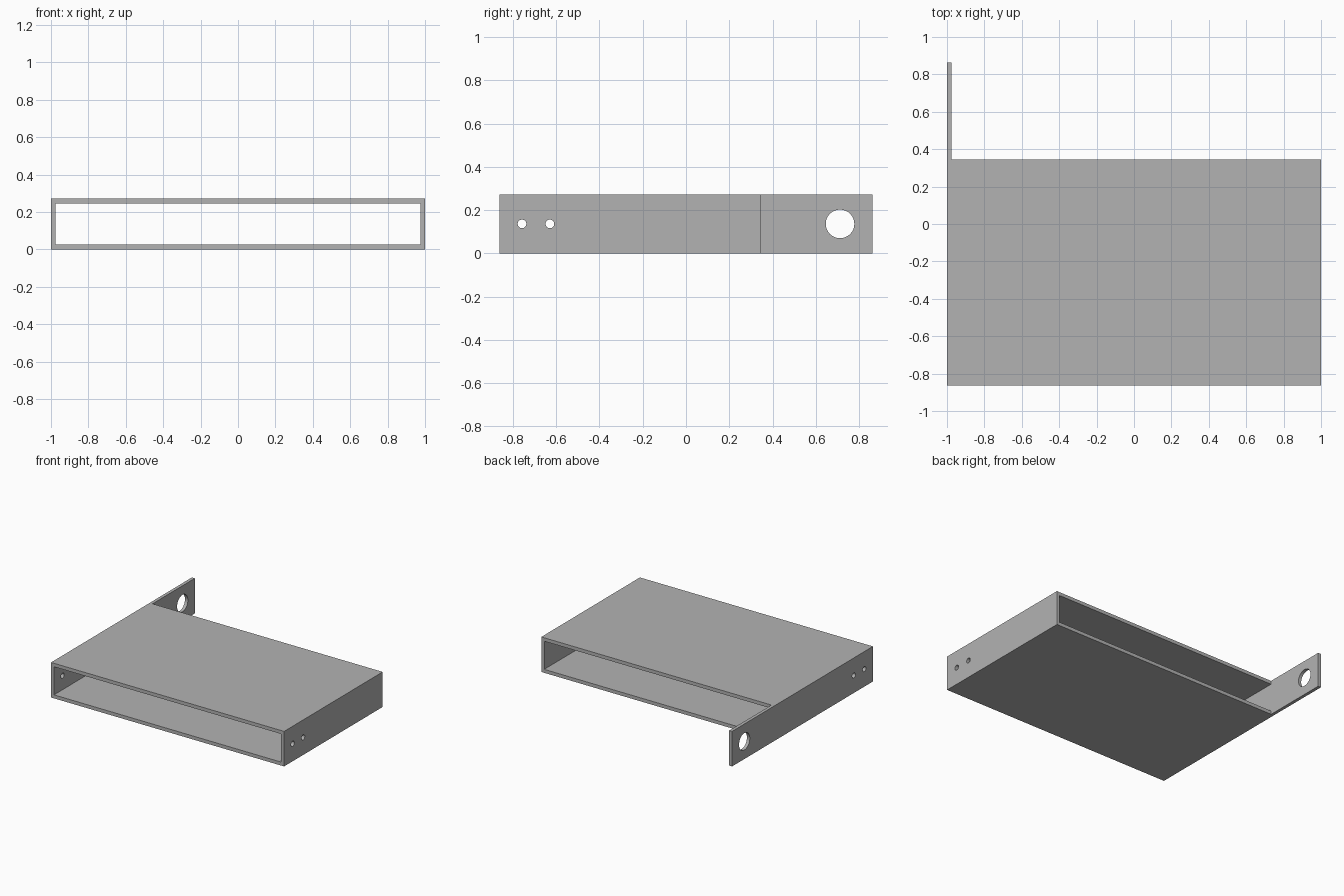
import bpy
from math import pi

cube = bpy.data.objects.get("Cube")
if cube:
    bpy.data.objects.remove(cube, do_unlink=True)

# Overall sizes
HALF_X, HALF_Y, HEIGHT = 1.0, 0.863, 0.272
WALL, PLATE = 0.025, 0.027
BODY_BACK = 0.345
MID_Z = HEIGHT / 2

grey = bpy.data.materials.new("grey metal")
grey.use_nodes = True
colour = (0.45, 0.45, 0.45, 1)
grey.diffuse_color = colour
grey.node_tree.nodes["Principled BSDF"].inputs["Base Color"].default_value = colour


def box(name, low, high):
    """Axis-aligned box between two corners."""
    centre = [(a + b) / 2 for a, b in zip(low, high)]
    bpy.ops.mesh.primitive_cube_add(size=1, location=centre)
    ob = bpy.context.object
    ob.name = name
    ob.scale = [b - a for a, b in zip(low, high)]
    bpy.ops.object.transform_apply(location=True, rotation=True, scale=True)
    return ob


def rod(name, x, y, radius, length):
    """Round cutter lying along x."""
    bpy.ops.mesh.primitive_cylinder_add(vertices=48, radius=radius, depth=length,
                                        location=(x, y, MID_Z), rotation=(0, pi / 2, 0))
    ob = bpy.context.object
    ob.name = name
    return ob


def cut(target, cutter):
    """Subtract the cutter from the target and discard it."""
    cutter.hide_render = True
    mod = target.modifiers.new("cut", 'BOOLEAN')
    mod.operation = 'DIFFERENCE'
    mod.solver = 'EXACT'
    mod.object = cutter
    bpy.context.view_layer.objects.active = target
    bpy.ops.object.modifier_apply(modifier=mod.name)
    bpy.data.objects.remove(cutter, do_unlink=True)


# Open sleeve whose right wall runs on past the back as a mounting tab
sleeve = box("sleeve_with_tab", (-HALF_X, -HALF_Y, 0), (HALF_X, HALF_Y, HEIGHT))
inner = HALF_X - WALL
cut(sleeve, box("back_notch", (-inner, BODY_BACK, -1), (2, 2, 1)))
cut(sleeve, box("cavity", (-inner, -2, PLATE), (inner, 2, HEIGHT - PLATE)))

# Screw holes through both side walls, large hole in the tab
for y in (-0.758, -0.629):
    cut(sleeve, rod("screw_hole", 0, y, 0.02, 3))
cut(sleeve, rod("tab_hole", -HALF_X, 0.712, 0.066, 0.5))

sleeve.data.materials.clear()
sleeve.data.materials.append(grey)
for face in sleeve.data.polygons:
    face.material_index = 0
bpy.ops.object.select_all(action='DESELECT')
sleeve.select_set(True)
bpy.context.view_layer.objects.active = sleeve
bpy.ops.object.shade_smooth_by_angle(angle=pi / 6)
